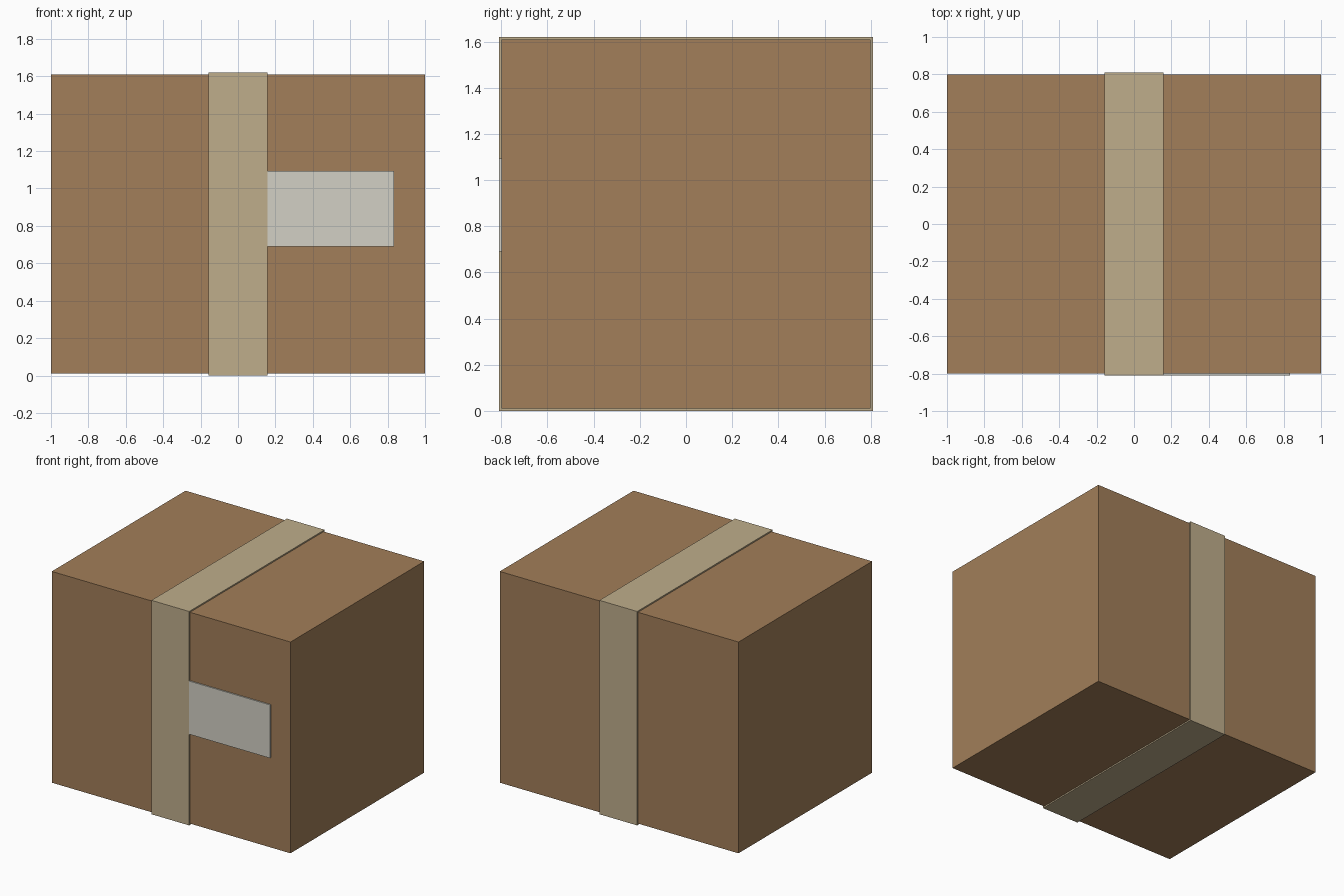
import bpy

if "Cube" in bpy.data.objects:
    bpy.data.objects.remove(bpy.data.objects["Cube"])


def material(name, rgb):
    m = bpy.data.materials.new(name)
    m.diffuse_color = (*rgb, 1)
    m.use_nodes = True
    m.node_tree.nodes["Principled BSDF"].inputs["Base Color"].default_value = m.diffuse_color
    return m


def block(name, lo, hi, mat):
    bpy.ops.mesh.primitive_cube_add(size=1, location=[(a + b) / 2 for a, b in zip(lo, hi)])
    ob = bpy.context.object
    ob.name = name
    ob.scale = [b - a for a, b in zip(lo, hi)]
    bpy.ops.object.transform_apply(location=False, rotation=False, scale=True)
    ob.data.materials.append(mat)
    return ob


cardboard = material("cardboard", (0.36, 0.21, 0.10))
tape = material("tape", (0.52, 0.42, 0.26))
paper = material("paper", (0.65, 0.63, 0.56))

# Closed carton
block("carton", (-1, -0.8, 0.01), (1, 0.8, 1.61), cardboard)

# Tape band wrapped around top, front, bottom and back
block("tape_band", (-0.158, -0.81, 0), (0.158, 0.81, 1.62), tape)

# Shipping label on the front, tucked at the tape's edge
block("label", (0.12, -0.8095, 0.69), (0.835, -0.79, 1.093), paper)
